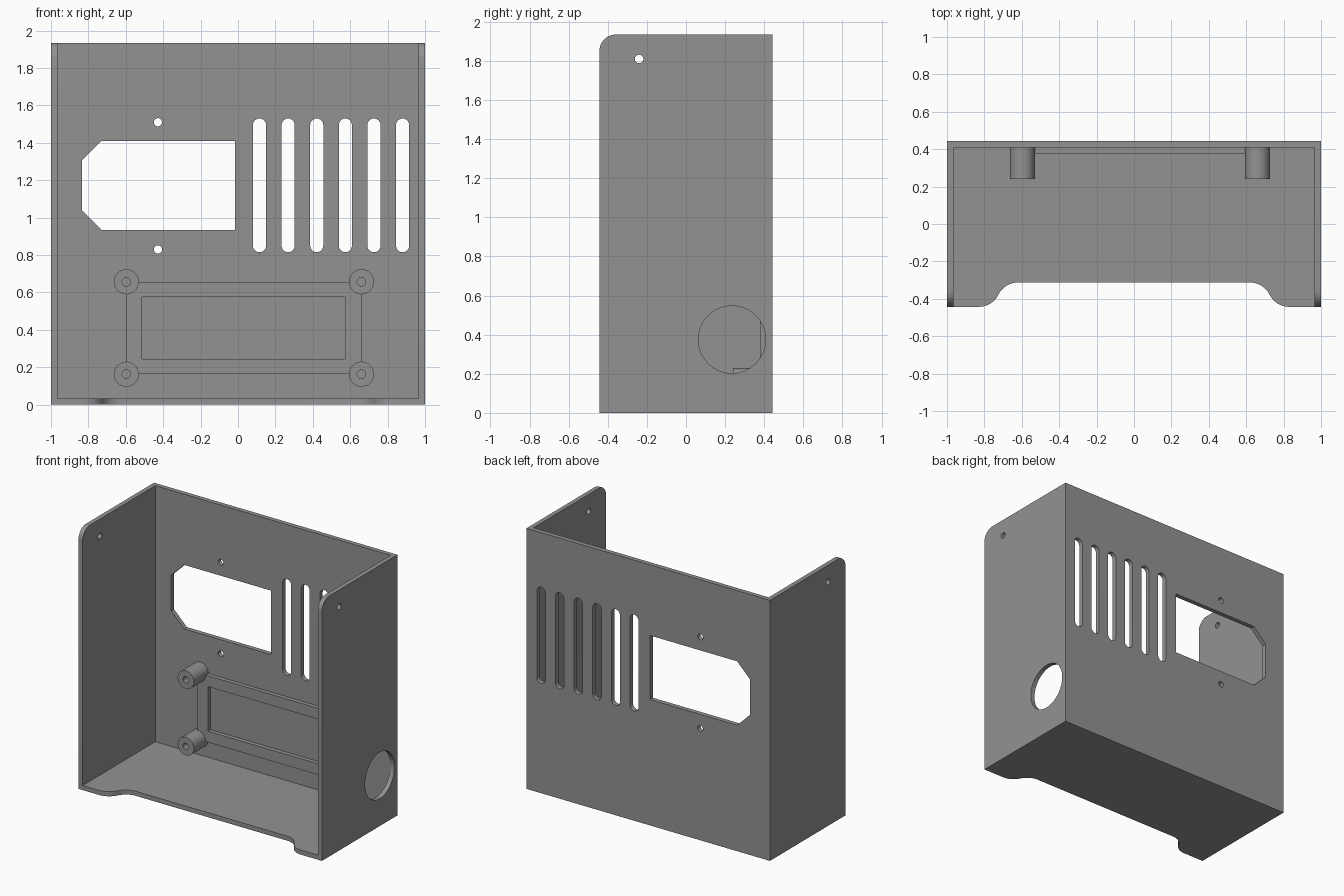
import bpy, bmesh, math
from mathutils import Vector

if "Cube" in bpy.data.objects:
    bpy.data.objects.remove(bpy.data.objects["Cube"])

W, D, H, T = 1.0, 0.443, 1.935, 0.034   # half width, half depth, height, wall

grey = bpy.data.materials.new("mid_grey")
grey.diffuse_color = (0.29, 0.29, 0.29, 1)
grey.use_nodes = True
grey.node_tree.nodes["Principled BSDF"].inputs["Base Color"].default_value = grey.diffuse_color


def arc(cx, cy, r, a0, a1, n):
    return [(cx + r * math.cos(math.radians(a0 + (a1 - a0) * i / n)),
             cy + r * math.sin(math.radians(a0 + (a1 - a0) * i / n))) for i in range(n + 1)]


def circle(cx, cy, r, n=32):
    return arc(cx, cy, r, 0, 360, n)[:-1]


def rect(x0, x1, y0, y1):
    return [(x0, y0), (x1, y0), (x1, y1), (x0, y1)]


def prism(name, pts, axis, a, b):
    """Extrude a flat outline along an axis from a to b."""
    place = {"x": lambda u, v, w: (w, u, v),
             "y": lambda u, v, w: (u, w, v),
             "z": lambda u, v, w: (u, v, w)}[axis]
    bm = bmesh.new()
    face = bm.faces.new([bm.verts.new(place(u, v, a)) for u, v in pts])
    ext = bmesh.ops.extrude_face_region(bm, geom=[face])["geom"]
    bmesh.ops.translate(bm, vec=Vector(place(0, 0, b - a)),
                        verts=[g for g in ext if isinstance(g, bmesh.types.BMVert)])
    bmesh.ops.recalc_face_normals(bm, faces=bm.faces)
    me = bpy.data.meshes.new(name)
    bm.to_mesh(me)
    bm.free()
    me.materials.append(grey)
    ob = bpy.data.objects.new(name, me)
    bpy.context.collection.objects.link(ob)
    return ob


def cut(ob, pts, axis, a, b):
    """Subtract a prism from an object and discard the cutter."""
    cutter = prism("cutter", pts, axis, a, b)
    cutter.hide_render = True
    mod = ob.modifiers.new("cut", "BOOLEAN")
    mod.operation, mod.solver, mod.object = "DIFFERENCE", "EXACT", cutter
    dg = bpy.context.evaluated_depsgraph_get()
    me = bpy.data.meshes.new_from_object(ob.evaluated_get(dg))
    ob.modifiers.clear()
    ob.data = me
    bpy.data.objects.remove(cutter)


def smooth(ob):
    bpy.ops.object.select_all(action="DESELECT")
    ob.select_set(True)
    bpy.context.view_layer.objects.active = ob
    bpy.ops.object.shade_smooth_by_angle(angle=math.radians(30))


# Enclosure: side profile with rounded front top corner, hollowed out
R = 0.085
side = [(-D, 0), (D, 0), (D, H)] + arc(-D + R, H - R, R, 90, 180, 12)
shell = prism("enclosure", side, "x", -W, W)
cut(shell, rect(-W + T, W - T, -D - 0.2, D - T), "z", T, H + 0.2)

# Curved relief along the front edge of the floor
r, a = 0.117, 63.5
half = [(0.83, -D - 0.2)] + arc(0.83, -D + r, r, 270, 270 - a, 10) \
    + arc(0.62, -D + 0.13 - r, r, 90 - a, 90, 10)[1:]
cut(shell, half + [(-x, y) for x, y in reversed(half)], "z", -0.1, T + 0.05)

# Power socket opening with its screw holes
back = (D - T - 0.01, D + 0.1)
cut(shell, [(-0.015, 0.935), (-0.015, 1.41), (-0.73, 1.41), (-0.835, 1.305),
            (-0.835, 1.04), (-0.73, 0.935)], "y", *back)
for z in (0.83, 1.51):
    cut(shell, circle(-0.428, z, 0.022, 24), "y", *back)

# Ventilation slots
for i in range(6):
    x = 0.115 + i * 0.153
    cut(shell, arc(x, 1.495, 0.035, 0, 180, 12) + arc(x, 0.85, 0.035, 180, 360, 12),
        "y", *back)

# Lid screw holes in both sides, cable hole in the right side
cut(shell, circle(-0.24, 1.81, 0.022, 24), "x", -W - 0.1, W + 0.1)
cut(shell, circle(0.235, 0.375, 0.172, 64), "x", W - T - 0.02, W + 0.1)
smooth(shell)

# Raised frame on the inside of the back panel
x0, x1, z0, z1 = -0.597, 0.66, 0.163, 0.657
frame = prism("mounting_frame", rect(x0, x1, z0, z1), "y", 0.378, D - T)
cut(frame, rect(-0.512, 0.576, 0.245, 0.576), "y", 0.3, 0.5)

# Standoffs with blind screw holes at the frame corners
for x in (x0, x1):
    for z in (z0, z1):
        cut(frame, circle(x, z, 0.06), "y", 0.3, 0.5)
        post = prism("standoff", circle(x, z, 0.067, 40), "y", 0.24, D - T)
        cut(post, circle(x, z, 0.023, 24), "y", 0.1, 0.5)
        smooth(post)
